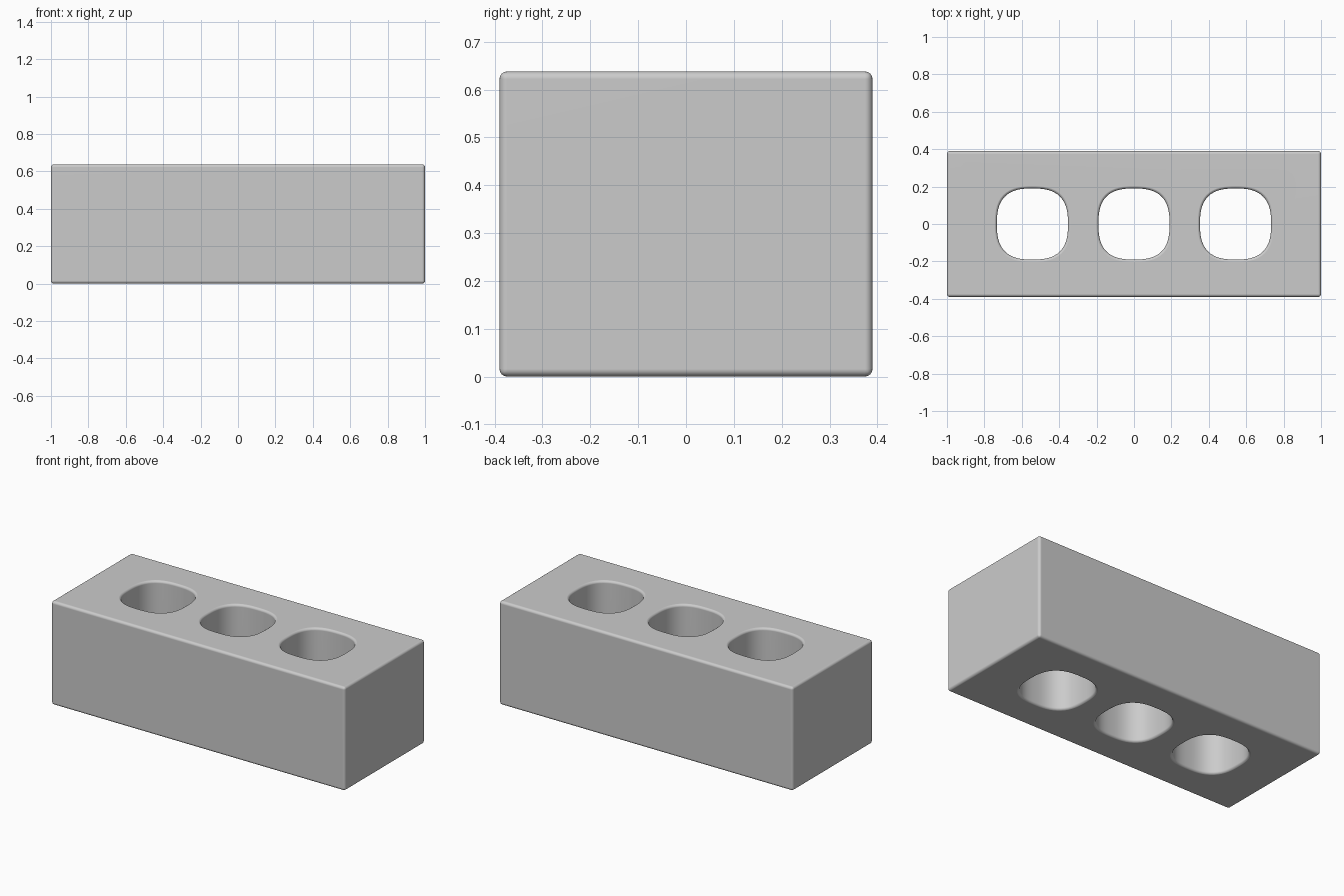
import bpy, bmesh, math

if "Cube" in bpy.data.objects:
    bpy.data.objects.remove(bpy.data.objects["Cube"])

L, W, H = 2.0, 0.78, 0.638     # block size
HOLE, RIM, N = 0.19, 0.015, 64  # hole half width, rim rounding, hole sides


def new_object(name, bm):
    bmesh.ops.recalc_face_normals(bm, faces=bm.faces)
    mesh = bpy.data.meshes.new(name)
    bm.to_mesh(mesh)
    bm.free()
    obj = bpy.data.objects.new(name, mesh)
    bpy.context.collection.objects.link(obj)
    return obj


def squircle(bm, cx, r, z, n=2.7):
    ring = []
    for i in range(N):
        a = 2 * math.pi * i / N
        c, s = math.cos(a), math.sin(a)
        k = r / (abs(c) ** n + abs(s) ** n) ** (1 / n)
        ring.append(bm.verts.new((cx + k * c, k * s, z)))
    return ring


# Block with softly rounded edges
bm = bmesh.new()
bmesh.ops.create_cube(bm, size=1)
for v in bm.verts:
    v.co = (v.co.x * L, v.co.y * W, (v.co.z + 0.5) * H)
bmesh.ops.bevel(bm, geom=bm.edges[:], offset=0.016, segments=4, profile=0.5, affect='EDGES')
brick = new_object("brick", bm)

# Cutter for the three through holes, flared at both ends for rounded rims
bm = bmesh.new()
half = [(HOLE + RIM * (1 - math.cos(a)), RIM * (1 - math.sin(a)) - 0.0004)
        for a in [math.radians(d) for d in (90, 67.5, 45, 22.5, 0)]]
lower = [(HOLE + RIM, -0.05)] + [(HOLE + RIM * (1 - math.sin(t)), RIM * (1 - math.cos(t)) - 0.0004)
                                 for t in [math.radians(d) for d in (0, 22.5, 45, 67.5, 90)]]
lower = [(HOLE + RIM, -0.05)] + [(HOLE + RIM * (1 - math.sin(t)), RIM * (1 - math.cos(t)) - 0.0004)
                                 for t in [math.radians(d) for d in (0, 22.5, 45, 67.5, 90)]]
profile = lower + [(r, H - z) for r, z in reversed(lower)]
for cx in (-0.543, 0, 0.543):
    rings = [squircle(bm, cx, r, z) for r, z in profile]
    for a, b in zip(rings, rings[1:]):
        for i in range(N):
            j = (i + 1) % N
            bm.faces.new((a[i], a[j], b[j], b[i]))
    bm.faces.new(rings[0])
    bm.faces.new(rings[-1])
cutter = new_object("hole_cutter", bm)
cutter.hide_render = True
cutter.hide_set(True)

mod = brick.modifiers.new("holes", 'BOOLEAN')
mod.operation = 'DIFFERENCE'
mod.solver = 'EXACT'
mod.object = cutter

# Apply the cut, then shade smooth
bpy.context.view_layer.objects.active = brick
brick.select_set(True)
bpy.ops.object.modifier_apply(modifier=mod.name)
bpy.data.objects.remove(cutter)
bpy.ops.object.shade_smooth_by_angle(angle=math.radians(35))
wn = brick.modifiers.new("weighted_normals", 'WEIGHTED_NORMAL')
wn.keep_sharp = True
